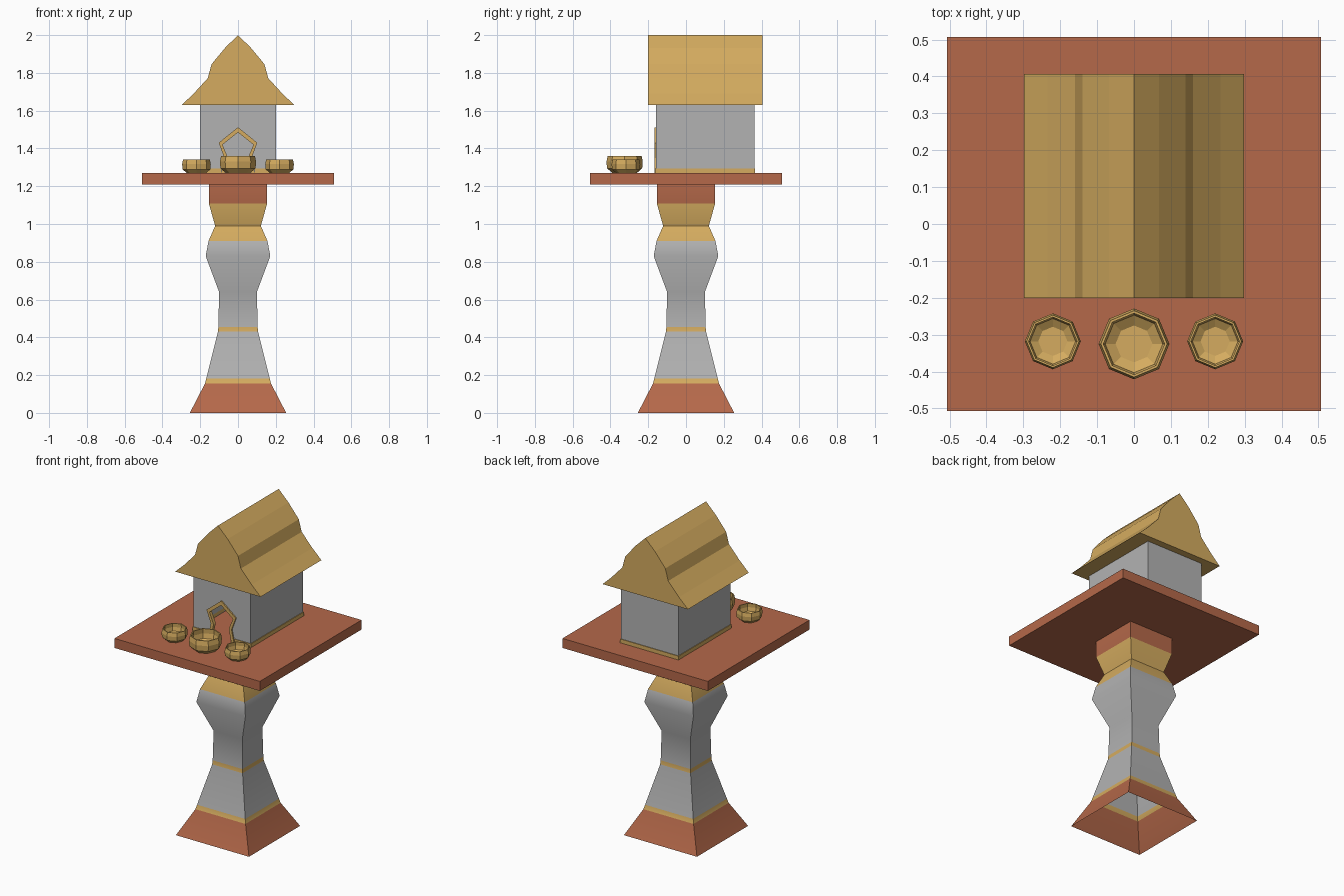
import bpy, bmesh, math
from mathutils import Vector

if "Cube" in bpy.data.objects:
    bpy.data.objects.remove(bpy.data.objects["Cube"])


def material(name, rgb):
    m = bpy.data.materials.new(name)
    m.diffuse_color = (*rgb, 1)
    m.use_nodes = True
    m.node_tree.nodes["Principled BSDF"].inputs["Base Color"].default_value = m.diffuse_color
    return m


RED = material("terracotta", (0.46, 0.14, 0.068))
GOLD = material("gold", (0.66, 0.41, 0.115))
GREY = material("stone grey", (0.45, 0.45, 0.45))


def finish(name, bm, mats, smooth=None, fix=True):
    if fix:
        bmesh.ops.recalc_face_normals(bm, faces=bm.faces[:])
    me = bpy.data.meshes.new(name)
    bm.to_mesh(me)
    bm.free()
    for m in mats:
        me.materials.append(m)
    ob = bpy.data.objects.new(name, me)
    bpy.context.collection.objects.link(ob)
    if smooth:
        bpy.ops.object.select_all(action='DESELECT')
        ob.select_set(True)
        bpy.context.view_layer.objects.active = ob
        bpy.ops.object.shade_smooth_by_angle(angle=math.radians(smooth))
    return ob


def turned(name, profile, sides, mats, centre=(0, 0, 0), phase=0.0,
           slots=None, cap_end=False, smooth=None):
    """Sweep an (r, z) profile around z; slots gives the material of each ring."""
    bm = bmesh.new()
    c = Vector(centre)
    rings = []
    for r, z in profile:
        angles = [phase + 2 * math.pi * i / sides for i in range(sides)]
        rings.append([bm.verts.new(c + Vector((r * math.cos(a), r * math.sin(a), z)))
                      for a in angles])
    for k in range(len(rings) - 1):
        for i in range(sides):
            j = (i + 1) % sides
            f = bm.faces.new((rings[k][i], rings[k][j], rings[k + 1][j], rings[k + 1][i]))
            f.material_index = slots[k] if slots else 0
    if cap_end:
        bm.faces.new(rings[-1])
    return finish(name, bm, mats, smooth, fix=False)


def box(name, x, y, z, mat):
    bm = bmesh.new()
    bmesh.ops.create_cube(bm, size=1)
    for v in bm.verts:
        v.co = [lo + (t + 0.5) * (hi - lo) for t, (lo, hi) in zip(v.co, (x, y, z))]
    return finish(name, bm, [mat])


def band(name, outer, inner, extrude, mat):
    """Solid strip between two matching paths, thickened along a vector."""
    bm = bmesh.new()
    e = Vector(extrude)
    rows = []
    for o, i in zip(outer, inner):
        o, i = Vector(o), Vector(i)
        rows.append([bm.verts.new(p) for p in (o, i, i + e, o + e)])
    for a, b in zip(rows, rows[1:]):
        for k in range(4):
            bm.faces.new((a[k], a[(k + 1) % 4], b[(k + 1) % 4], b[k]))
    bm.faces.new(rows[0])
    bm.faces.new(rows[-1])
    return finish(name, bm, [mat])


# Hollow square pedestal, open underneath: half width, height, colour above
steps = [(0.255, 0.0, 0), (0.175, 0.155, 1), (0.168, 0.182, 2), (0.106, 0.43, 1),
         (0.104, 0.455, 2), (0.1, 0.64, 2), (0.171, 0.83, 2), (0.156, 0.91, 1),
         (0.121, 0.99, 1), (0.154, 1.108, 0), (0.154, 1.21, 0)]
turned("pedestal", [(h * math.sqrt(2), z) for h, z, _ in steps], 4, [RED, GOLD, GREY],
       phase=math.pi / 4, slots=[s for _, _, s in steps], smooth=35)

# Platform slab
box("platform", (-0.507, 0.507), (-0.507, 0.507), (1.21, 1.27), RED)

# House walls with an open doorway in the front
W, FRONT, BACK, FLOOR, EAVE = 0.2, -0.16, 0.362, 1.27, 1.634
door_in = [(-0.07, FLOOR), (-0.053, 1.35), (-0.082, 1.42), (0, 1.485)]
door_out = [(-0.09, FLOOR), (-0.072, 1.35), (-0.102, 1.43), (0, 1.512)]


def mirrored(half):
    return half + [(-x, z) for x, z in half[-2::-1]]


bm = bmesh.new()
front = [bm.verts.new((x, FRONT, z)) for x, z in
         [(-W, FLOOR)] + mirrored(door_in) + [(W, FLOOR), (W, EAVE), (-W, EAVE)]]
bm.faces.new(front)
fl, fr, tr, tl = front[0], front[-3], front[-2], front[-1]
bl, br, btr, btl = [bm.verts.new((x, BACK, z)) for x, z in
                    [(-W, FLOOR), (W, FLOOR), (W, EAVE), (-W, EAVE)]]
for quad in ((fr, br, btr, tr), (br, bl, btl, btr), (bl, fl, tl, btl)):
    bm.faces.new(quad)
finish("house_walls", bm, [GREY], fix=False)

# Door frame
band("door_frame", [(x, FRONT - 0.008, z) for x, z in mirrored(door_out)],
     [(x, FRONT - 0.008, z) for x, z in mirrored(door_in)], (0, 0.022, 0), GOLD)

# Skirting around the foot of the walls, broken at the door
t = 0.004
band("skirting",
     [(-0.09, FRONT - t, FLOOR), (-W - t, FRONT - t, FLOOR), (-W - t, BACK + t, FLOOR),
      (W + t, BACK + t, FLOOR), (W + t, FRONT - t, FLOOR), (0.09, FRONT - t, FLOOR)],
     [(-0.09, FRONT, FLOOR), (-W, FRONT, FLOOR), (-W, BACK, FLOOR),
      (W, BACK, FLOOR), (W, FRONT, FLOOR), (0.09, FRONT, FLOOR)], (0, 0, 0.024), GOLD)

# Gabled roof with curved eaves
half_roof = [(-0.298, 1.63), (-0.235, 1.69), (-0.16, 1.772), (-0.14, 1.846),
             (-0.068, 1.933), (0, 2.0)]
bm = bmesh.new()
gable = bm.faces.new([bm.verts.new((x, -0.2, z)) for x, z in mirrored(half_roof)])
ext = bmesh.ops.extrude_face_region(bm, geom=[gable], use_keep_orig=True)
for v in ext["geom"]:
    if isinstance(v, bmesh.types.BMVert):
        v.co.y = 0.406
finish("roof", bm, [GOLD])

# Offering bowls: eight-sided, hollow
bowl = [(0.065, 0.0), (0.093, 0.025), (0.096, 0.06), (0.09, 0.09), (0.083, 0.09),
        (0.085, 0.06), (0.078, 0.03), (0.05, 0.012)]
for name, x, y, sr, sz in (("bowl_centre", 0, -0.325, 1, 1),
                           ("bowl_left", -0.22, -0.318, 0.79, 0.78),
                           ("bowl_right", 0.22, -0.318, 0.79, 0.78)):
    turned(name, [(r * sr, z * sz) for r, z in bowl], 8, [GOLD],
           centre=(x, y, FLOOR), cap_end=True)
